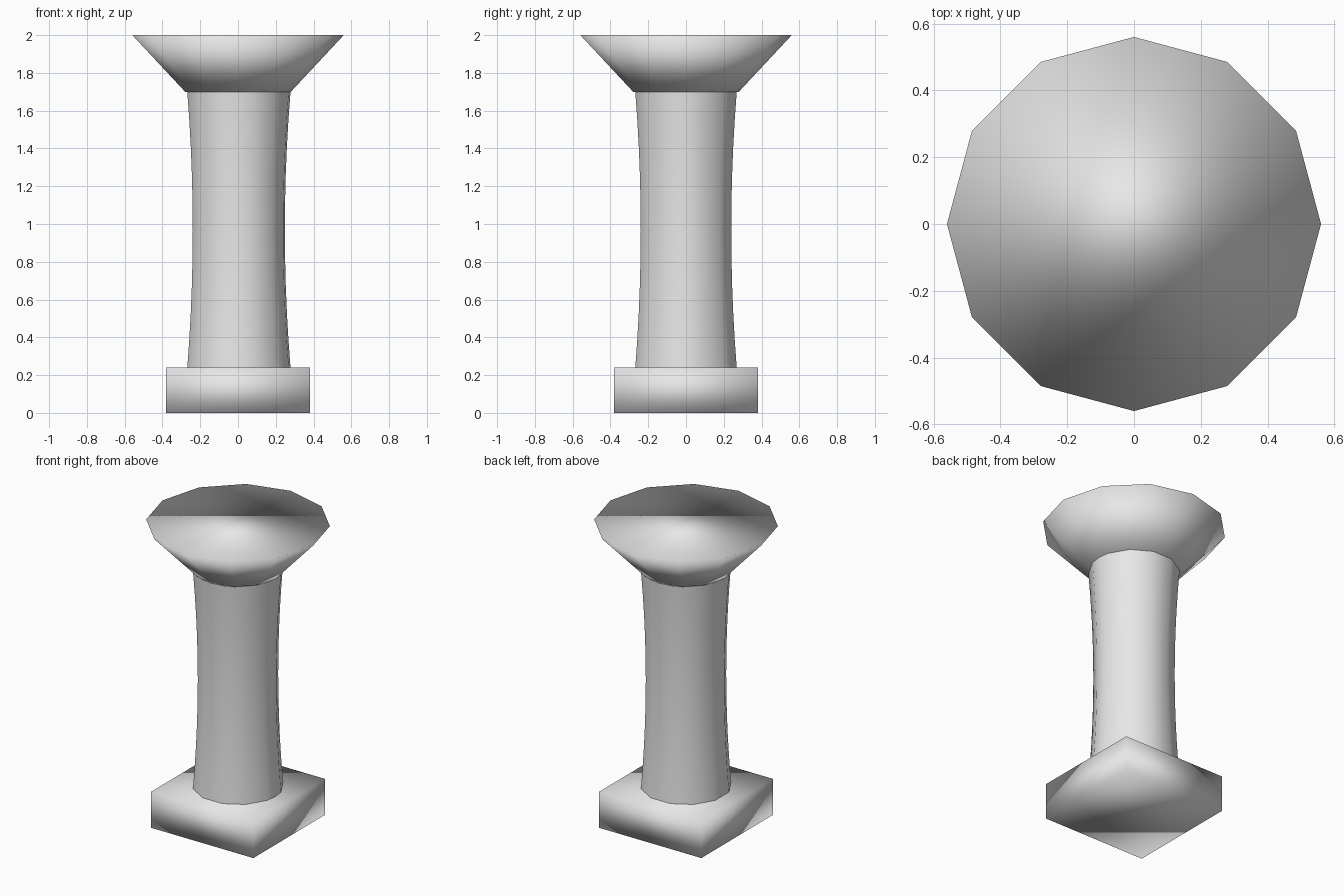
import bpy
import bmesh
from math import radians, cos, sin
from mathutils import Matrix

default = bpy.data.objects.get("Cube")
if default:
    bpy.data.objects.remove(default, do_unlink=True)

# Single stone colour
stone = bpy.data.materials.new("stone_grey")
stone.use_nodes = True
stone.diffuse_color = (0.8, 0.8, 0.8, 1)
stone.node_tree.nodes["Principled BSDF"].inputs["Base Color"].default_value = (0.8, 0.8, 0.8, 1)


def finish(name, bm):
    """Turn a bmesh into a fully smooth-shaded object."""
    bmesh.ops.recalc_face_normals(bm, faces=bm.faces)
    for face in bm.faces:
        face.smooth = True
    mesh = bpy.data.meshes.new(name)
    bm.to_mesh(mesh)
    bm.free()
    mesh.materials.append(stone)
    obj = bpy.data.objects.new(name, mesh)
    bpy.context.collection.objects.link(obj)
    return obj


# Square base block
WIDTH, BASE_TOP, NECK, TOP = 0.76, 0.24, 1.7, 2.0
bm = bmesh.new()
bmesh.ops.create_cube(bm, size=1, matrix=Matrix.Translation((0, 0, BASE_TOP / 2))
                      @ Matrix.Diagonal((WIDTH, WIDTH, BASE_TOP, 1)))
finish("base_block", bm)

# Waisted shaft: twelve sides plus a seam ridge on +x
bm = bmesh.new()
angles = [0] + [radians(15 + 30 * i) for i in range(12)]
STEPS = 10
rings = []
for s in range(STEPS + 1):
    t = s / STEPS
    radius = 0.248 + 0.03 * (2 * t - 1) ** 2
    z = BASE_TOP + (NECK - BASE_TOP) * t
    rings.append([bm.verts.new((radius * cos(a), radius * sin(a), z)) for a in angles])
for low, high in zip(rings, rings[1:]):
    for i in range(len(angles)):
        j = (i + 1) % len(angles)
        bm.faces.new((low[i], low[j], high[j], high[i]))
finish("shaft", bm)

# Flared twelve-sided capital with a flat top
bm = bmesh.new()
bmesh.ops.create_cone(bm, cap_ends=True, cap_tris=False, segments=12,
                      radius1=0.28, radius2=0.56, depth=TOP - NECK,
                      matrix=Matrix.Translation((0, 0, (TOP + NECK) / 2))
                      @ Matrix.Rotation(radians(30), 4, "Z"))
finish("flared_capital", bm)
